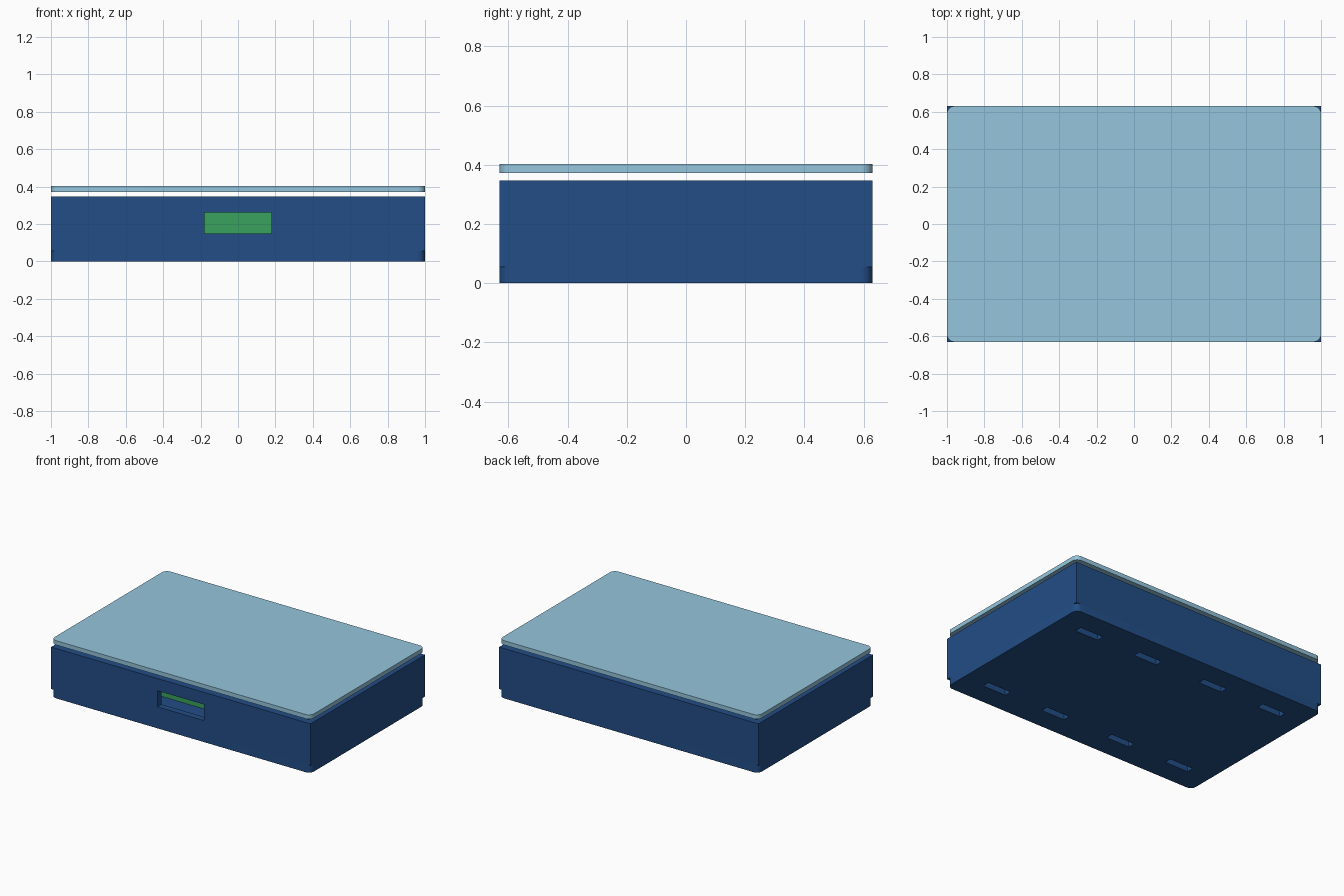
import bpy, bmesh
from math import cos, sin, pi

if "Cube" in bpy.data.objects:
    bpy.data.objects.remove(bpy.data.objects["Cube"])

W, D = 1.0, 0.63          # half width, half depth
T = 0.045                 # wall thickness
FLOOR, RIM = 0.055, 0.347


def material(name, rgb):
    m = bpy.data.materials.new(name)
    m.diffuse_color = (*rgb, 1)
    m.use_nodes = True
    m.node_tree.nodes["Principled BSDF"].inputs["Base Color"].default_value = m.diffuse_color
    return m


navy = material("navy", (0.016, 0.075, 0.24))
pale_blue = material("pale_blue", (0.30, 0.56, 0.72))
green = material("green", (0.04, 0.36, 0.11))


def finish(name, bm, mat=None):
    bmesh.ops.recalc_face_normals(bm, faces=bm.faces)
    me = bpy.data.meshes.new(name)
    bm.to_mesh(me)
    bm.free()
    ob = bpy.data.objects.new(name, me)
    bpy.context.collection.objects.link(ob)
    if mat:
        me.materials.append(mat)
    return ob


def add_box(bm, x0, x1, y0, y1, z0, z1):
    vs = bmesh.ops.create_cube(bm, size=1)["verts"]
    bmesh.ops.scale(bm, vec=(x1 - x0, y1 - y0, z1 - z0), verts=vs)
    bmesh.ops.translate(bm, vec=((x0 + x1) / 2, (y0 + y1) / 2, (z0 + z1) / 2), verts=vs)


def boxes(name, dims, mat=None):
    bm = bmesh.new()
    for d in dims:
        add_box(bm, *d)
    return finish(name, bm, mat)


def rounded_plate(name, z0, z1, r, mat, seg=8):
    bm = bmesh.new()
    ring = []
    for k, (sx, sy) in enumerate([(1, 1), (-1, 1), (-1, -1), (1, -1)]):
        for i in range(seg + 1):
            a = (k + i / seg) * pi / 2
            ring.append(bm.verts.new((sx * (W - r) + r * cos(a), sy * (D - r) + r * sin(a), z0)))
    face = bm.faces.new(ring)
    top = bmesh.ops.extrude_face_region(bm, geom=[face], use_keep_orig=True)["geom"]
    bmesh.ops.translate(bm, vec=(0, 0, z1 - z0),
                        verts=[g for g in top if isinstance(g, bmesh.types.BMVert)])
    return finish(name, bm, mat)


def cut(ob, cutter):
    cutter.hide_render = True
    mod = ob.modifiers.new("cut", "BOOLEAN")
    mod.operation, mod.solver, mod.object = "DIFFERENCE", "EXACT", cutter
    bpy.context.view_layer.objects.active = ob
    bpy.ops.object.modifier_apply(modifier=mod.name)
    bpy.data.objects.remove(cutter)


def smooth(ob):
    bpy.ops.object.select_all(action="DESELECT")
    ob.select_set(True)
    bpy.context.view_layer.objects.active = ob
    bpy.ops.object.shade_smooth_by_angle(angle=0.52)


# base plate with two rows of vent slots
base = rounded_plate("base_plate", 0, FLOOR, 0.04, navy)
slots = [(x - 0.09, x + 0.09, y - 0.025, y + 0.025, -0.1, 0.2)
         for x in (-0.745, -0.265, 0.265, 0.745) for y in (-0.45, 0.45)]
cut(base, boxes("slot_cutter", slots))
smooth(base)

# square-cornered walls with a front window
walls = boxes("walls", [(-W, W, -D, D, FLOOR, RIM)], navy)
cut(walls, boxes("cavity_cutter", [(-W + T, W - T, -D + T, D - T, -0.1, 0.6)]))
cut(walls, boxes("window_cutter", [(-0.18, 0.18, -D - 0.1, -D + T + 0.1, 0.15, 0.262)]))

# inner block seen through the window
boxes("inner_block", [(-0.7, 0.7, -0.32, 0.32, FLOOR, 0.30)], green)

# floating lid
smooth(rounded_plate("lid", 0.372, 0.402, 0.04, pale_blue))
